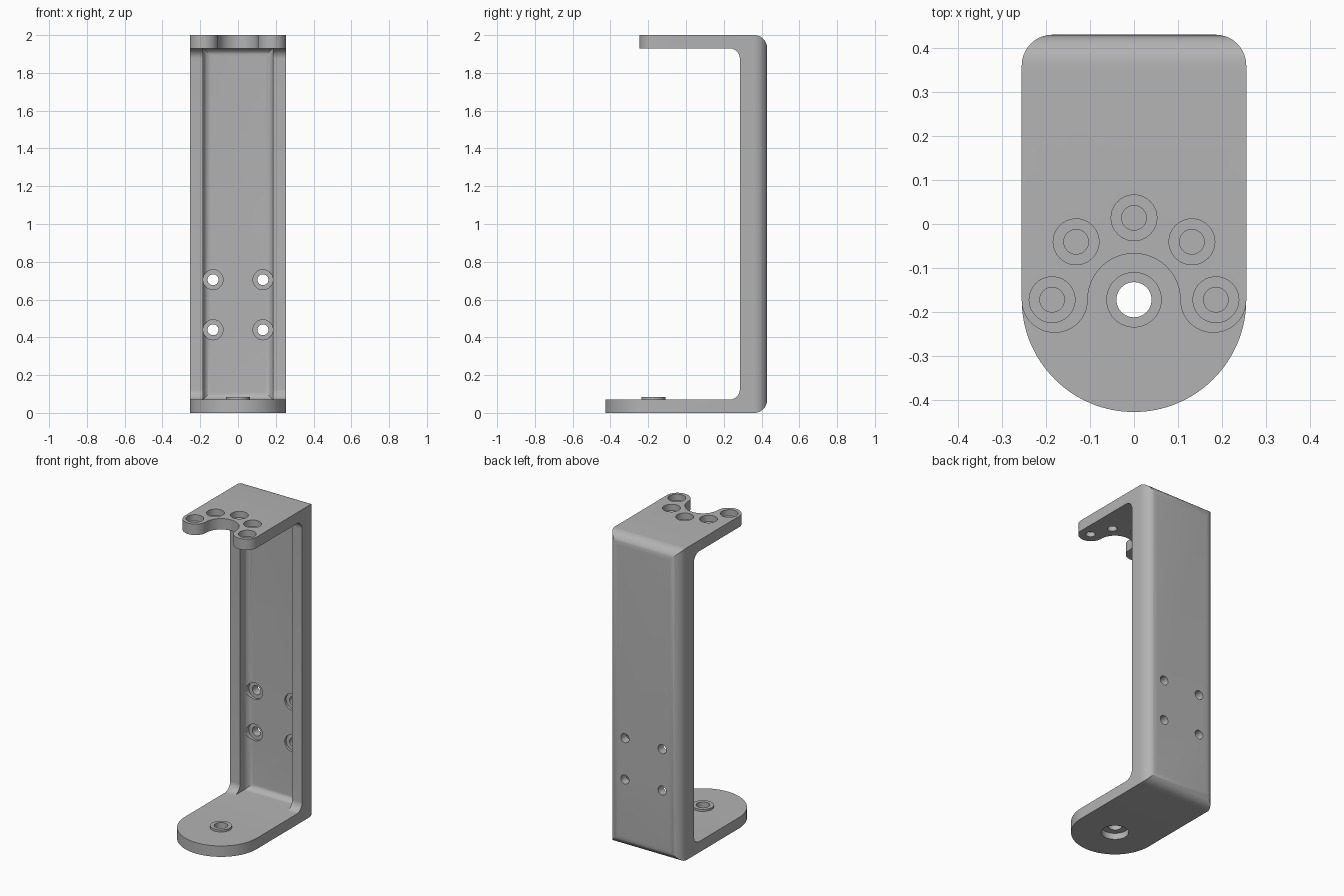
import bpy, bmesh, math
from mathutils import Matrix

if "Cube" in bpy.data.objects:
    bpy.data.objects.remove(bpy.data.objects["Cube"], do_unlink=True)

W, R, T = 0.255, 0.07, 0.07       # half width, outer rounding, plate thickness
PIVOT = -0.172                    # y of the pivot axis

grey = bpy.data.materials.new("plain_grey")
grey.use_nodes = True
grey.diffuse_color = (0.45, 0.45, 0.45, 1)
grey.node_tree.nodes["Principled BSDF"].inputs["Base Color"].default_value = grey.diffuse_color


def finish(bm, name):
    bmesh.ops.recalc_face_normals(bm, faces=bm.faces)
    mesh = bpy.data.meshes.new(name)
    bm.to_mesh(mesh)
    bm.free()
    mesh.materials.append(grey)
    obj = bpy.data.objects.new(name, mesh)
    bpy.context.collection.objects.link(obj)
    return obj


def arc(cx, cy, r, a0, a1, n=24):
    angles = [math.radians(a0 + (a1 - a0) * i / n) for i in range(n + 1)]
    return [(cx + r * math.cos(a), cy + r * math.sin(a)) for a in angles]


def prism(name, outline, z0, z1, round_edges=None, radius=0):
    """Extrude an xy outline; round the edges picked by a rule."""
    bm = bmesh.new()
    face = bm.faces.new([bm.verts.new((x, y, z0)) for x, y in outline])
    up = bmesh.ops.extrude_face_region(bm, geom=[face])["geom"]
    bmesh.ops.translate(bm, vec=(0, 0, z1 - z0),
                        verts=[g for g in up if isinstance(g, bmesh.types.BMVert)])
    bmesh.ops.remove_doubles(bm, verts=bm.verts, dist=1e-5)
    if round_edges:
        edges = [e for e in bm.edges if round_edges(e)]
        bmesh.ops.bevel(bm, geom=edges, offset=radius, segments=10,
                        profile=0.5, affect='EDGES')
    return finish(bm, name)


def box(x, y0, y1):
    return [(-x, y0), (x, y0), (x, y1), (-x, y1)]


def cylinder(name, r, centre, length, axis="Z"):
    bm = bmesh.new()
    turn = Matrix.Rotation(math.pi / 2, 4, 'X') if axis == "Y" else Matrix()
    bmesh.ops.create_cone(bm, cap_ends=True, segments=40, radius1=r, radius2=r,
                          depth=length, matrix=Matrix.Translation(centre) @ turn)
    return finish(bm, name)


def combine(target, tool, operation="DIFFERENCE"):
    mod = target.modifiers.new("shape", 'BOOLEAN')
    mod.operation, mod.solver, mod.object = operation, 'EXACT', tool
    bpy.context.view_layer.objects.active = target
    bpy.ops.object.modifier_apply(modifier=mod.name)
    bpy.data.objects.remove(tool, do_unlink=True)


def at_back(y):
    return lambda e: all(abs(v.co.y - y) < 1e-4 for v in e.verts)


# Solid body with a rounded front and softened back edges
body = prism("bracket", arc(0, PIVOT, W, 180, 360, 64) + [(W, 0.43), (-W, 0.43)],
             0, 2, at_back(0.43), R)

# Open the C shape, with fillets where the arms meet the spine
inner_fillet = lambda e: at_back(0.285)(e) and abs(e.verts[0].co.x - e.verts[1].co.x) > 0.1
combine(body, prism("opening", box(0.4, -0.6, 0.285), T, 2 - T, inner_fillet, 0.055))

# Channel hollowed into the spine
combine(body, prism("channel", box(0.185, 0.1, 0.36), T + 0.0005, 2 - T - 0.0005,
                    at_back(0.36), 0.04))

# Forked end of the upper arm
lobe_x, lobe_r = 0.1802, 0.0752
fork = (arc(-lobe_x, PIVOT, lobe_r, 180, 360)
        + arc(0, PIVOT, lobe_x - lobe_r, 180, 0, 40)
        + arc(lobe_x, PIVOT, lobe_r, 180, 360)
        + [(0.4, PIVOT), (0.4, -0.6), (-0.4, -0.6), (-0.4, PIVOT)])
combine(body, prism("fork_cut", fork, 1.5, 2.2))

# Counterbored holes around the fork
for i in range(5):
    a = math.radians(45 * i)
    x, y = 0.186 * math.cos(a), PIVOT + 0.186 * math.sin(a)
    combine(body, cylinder("bolt_hole", 0.028, (x, y, 2), 0.4))
    combine(body, cylinder("bolt_seat", 0.052, (x, y, 2.06), 0.2))

# Counterbored mounting holes through the spine
for x in (-0.132, 0.132):
    for z in (0.44, 0.705):
        combine(body, cylinder("mount_hole", 0.029, (x, 0.4, z), 0.3, "Y"))
        combine(body, cylinder("mount_seat", 0.053, (x, 0.325, z), 0.1, "Y"))

# Pivot boss on the lower arm, with a recess beneath
combine(body, cylinder("pivot_boss", 0.063, (0, PIVOT, 0.0625), 0.041), "UNION")
combine(body, cylinder("pivot_recess", 0.08, (0, PIVOT, -0.06), 0.2))
combine(body, cylinder("pivot_hole", 0.04, (0, PIVOT, 0), 0.4))

bpy.ops.object.select_all(action='DESELECT')
body.select_set(True)
bpy.context.view_layer.objects.active = body
bpy.ops.object.shade_smooth_by_angle(angle=math.radians(30))
